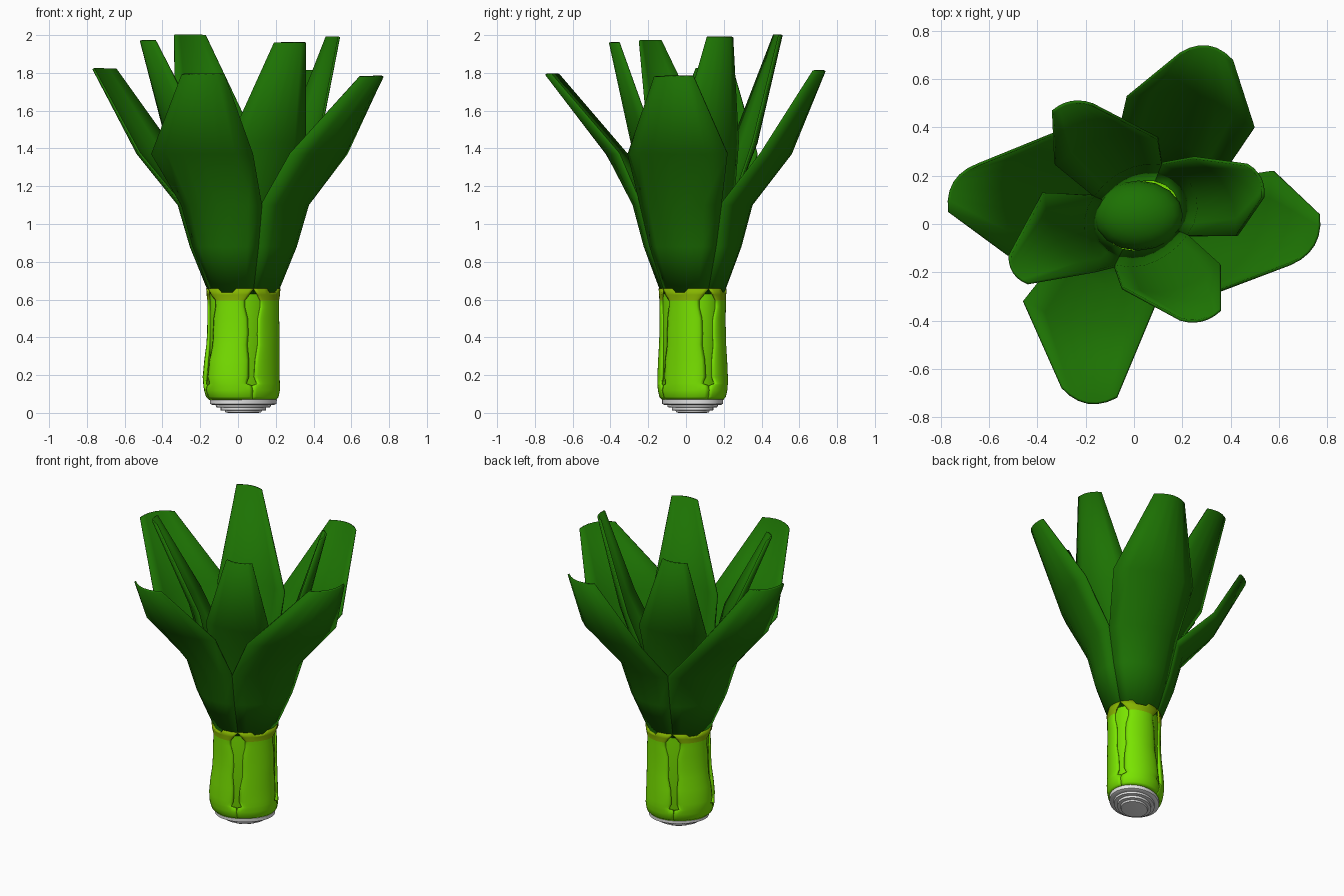
import bpy, math
from mathutils import Vector

if "Cube" in bpy.data.objects:
    bpy.data.objects.remove(bpy.data.objects["Cube"])

CX, CY = 0.028, 0.035          # stalk axis
SX, SY = 1.05, 0.96            # slight oval section
SKEW = 0.10                    # extra width along the 45 degree diagonal


def material(name, rgb):
    m = bpy.data.materials.new(name)
    m.diffuse_color = (*rgb, 1)
    m.use_nodes = True
    m.node_tree.nodes["Principled BSDF"].inputs["Base Color"].default_value = m.diffuse_color
    return m


LEAF = material("dark leaf green", (0.012, 0.168, 0.001))
STALK = material("bright stalk green", (0.19, 0.77, 0.0))
BAND = material("olive band", (0.24, 0.46, 0.0))
ROOT = material("pale root", (0.90, 0.90, 0.90))


def ring_point(r, deg, z):
    a = math.radians(deg)
    r *= 1 + SKEW * math.cos(2 * (a - math.pi / 4))
    return Vector((CX + SX * r * math.cos(a), CY + SY * r * math.sin(a), z))


def grid_object(name, rows, mats, closed=False, thickness=0, angle=40):
    """Skin a list of equal-length point rows."""
    n = len(rows[0])
    verts = [p for row in rows for p in row]
    faces = []
    for j in range(len(rows) - 1):
        for i in range(n if closed else n - 1):
            k = (i + 1) % n
            faces.append((j*n + i, j*n + k, (j+1)*n + k, (j+1)*n + i))
    if closed:
        faces += [tuple(reversed(range(n))), tuple(range(len(verts) - n, len(verts)))]
    me = bpy.data.meshes.new(name)
    me.from_pydata(verts, [], faces)
    ob = bpy.data.objects.new(name, me)
    bpy.context.collection.objects.link(ob)
    for m in mats:
        me.materials.append(m)
    if thickness:
        mod = ob.modifiers.new("thickness", 'SOLIDIFY')
        mod.thickness = thickness
        mod.offset = -1
    bpy.ops.object.select_all(action='DESELECT')
    ob.select_set(True)
    bpy.context.view_layer.objects.active = ob
    bpy.ops.object.shade_smooth_by_angle(angle=math.radians(angle))
    return ob


def leaf(name, a0, a1, tube, wide, wide_z, wide_bulge, tip, tip_z, tip_bulge):
    """Lower rows follow a tube arc, upper rows bow out between two edge points."""
    n = 6
    rows = [[ring_point(r, a0 + (a1 - a0) * i / n, z) for i in range(n + 1)]
            for r, z in tube]
    for (p, q), z, bulge in ((wide, wide_z, wide_bulge), (tip, tip_z, tip_bulge)):
        p, q = Vector((*p, z)), Vector((*q, z))
        d = (q - p).normalized()
        out = Vector((d.y, -d.x, 0))
        rows.append([p.lerp(q, i/n) + out * bulge * (1 - (2*i/n - 1)**2)
                     for i in range(n + 1)])
    grid_object(name, rows, [LEAF], thickness=0.012, angle=50)


# Outer leaves: start angle, end angle, widest edge points, tip edge points, tip height
outer_tube = [(0.170, 0.63), (0.265, 0.88), (0.325, 1.10)]
outer = [
    ("outer_leaf_right", 288, 387, ((.28, -.31), (.58, .22)), ((.65, -.17), (.77, .04)), 1.78),
    ("outer_leaf_back", 27, 110, ((.50, .40), (-.03, .53)), ((.41, .68), (.19, .71)), 1.81),
    ("outer_leaf_left", 110, 207, ((-.33, .38), (-.525, -.13)), ((-.65, .25), (-.77, .05)), 1.82),
    ("outer_leaf_front", 207, 288, ((-.46, -.32), (.08, -.36)), ((-.30, -.68), (-.07, -.72)), 1.79),
]
for name, a0, a1, wide, tip, z in outer:
    leaf(name, a0, a1, outer_tube, wide, 1.37, 0.085, tip, z, 0.045)

# Inner leaves, taller and turned between the outer ones
inner_tube = [(0.16, 0.66), (0.20, 0.90), (0.23, 1.12)]
inner = [
    ("inner_leaf_back", 70, 155, ((.10, .36), (-.33, .25)), ((-.17, .50), (-.34, .47)), 2.00),
    ("inner_leaf_left", 155, 245, ((-.38, .13), (-.16, -.20)), ((-.52, -.13), (-.44, -.25)), 1.97),
    ("inner_leaf_front", 245, 335, ((-.05, -.27), (.36, -.17)), ((.19, -.40), (.36, -.36)), 1.96),
    ("inner_leaf_right", 335, 430, ((.43, -.05), (.25, .28)), ((.54, .11), (.47, .25)), 1.99),
]
for name, a0, a1, wide, tip, z in inner:
    leaf(name, a0, a1, inner_tube, wide, 1.43, 0.065, tip, z, 0.025)

# Rounded heart between the leaves
bpy.ops.mesh.primitive_uv_sphere_add(segments=16, ring_count=10, radius=1,
                                     location=(0.018, CY, 0.80))
heart = bpy.context.object
heart.name = "leaf_heart"
heart.scale = (0.185, 0.145, 0.12)
heart.data.materials.append(LEAF)
bpy.ops.object.shade_smooth_by_angle()


def lathe(name, profile, mats, seg=40):
    rows = [[ring_point(r, 360 * i / seg, z) for i in range(seg)] for r, z in profile]
    return grid_object(name, rows, mats, closed=True)


# Stalk core, seen through the gaps in the sheath
lathe("stalk_core", [(0.15, 0.08), (0.166, 0.12), (0.166, 0.60), (0.168, 0.64)], [STALK])

# Sheath: four panels separated by wavy pointed gaps (height, radius, half gap in degrees)
sheath = [(0.068, 0.165, 0), (0.085, 0.180, 0), (0.12, 0.188, 0), (0.145, 0.190, 0.5),
          (0.155, 0.191, 10), (0.19, 0.191, 5), (0.28, 0.187, 6), (0.36, 0.182, 10),
          (0.42, 0.180, 9), (0.50, 0.179, 10), (0.56, 0.180, 15), (0.595, 0.180, 15),
          (0.625, 0.182, 8), (0.658, 0.184, 0)]
gaps = [27, 110, 207, 288, 387]
for k, side in enumerate(("back", "left", "front", "right")):
    a0, a1, n = gaps[k], gaps[k + 1], 14
    rows = []
    for z, r, g in sheath:
        row = []
        for i in range(n + 1):
            t = i / n
            # edges tuck in slightly beside each gap
            rr = r - 0.008 * abs(2*t - 1)**8 * (0.14 < z < 0.6)
            # notched rim in the middle of each panel
            zz = z - 0.022 * (z > 0.65 and 5 <= i <= 8)
            p = ring_point(rr, a0 + g + (a1 - a0 - 2*g) * t, zz)
            p.x -= 0.012 * max(0, 1 - abs(z - 0.2) / 0.2)   # foot leans left
            row.append(p)
        rows.append(row)
    panel = grid_object("sheath_" + side, rows, [STALK, BAND], thickness=0.014)
    for f in panel.data.polygons:
        f.material_index = int(f.center.z > 0.605)

# Stepped root end
lathe("root_base", [(0.072, 0.004), (0.088, 0.006), (0.092, 0.016), (0.112, 0.018),
                    (0.112, 0.033), (0.135, 0.034), (0.137, 0.046), (0.155, 0.047),
                    (0.165, 0.052), (0.166, 0.075), (0.15, 0.085)], [ROOT])
bpy.data.objects["root_base"].location.z = -0.004
